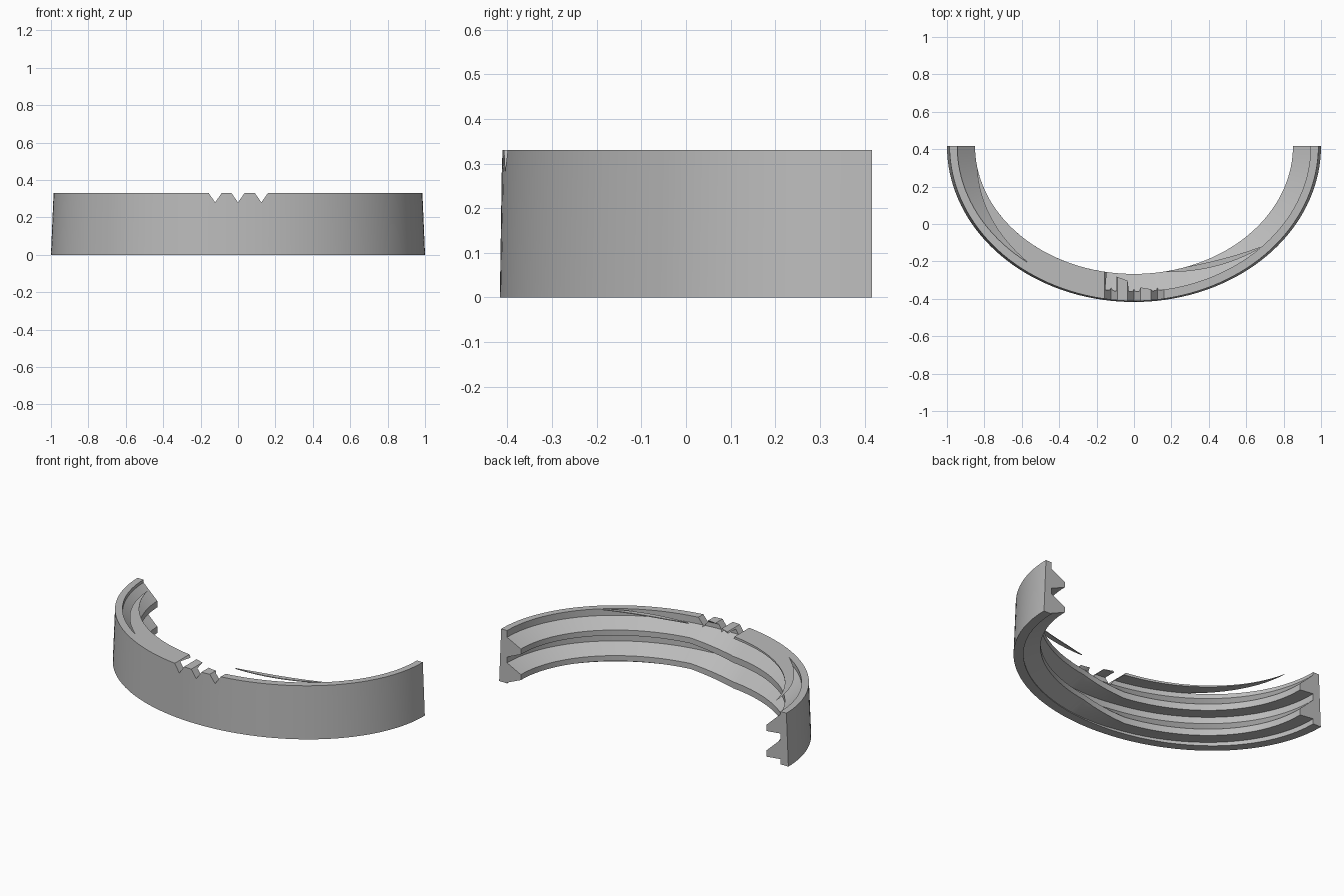
import bpy
import bmesh
from math import sin, cos, pi, radians, degrees

if "Cube" in bpy.data.objects:
    bpy.data.objects.remove(bpy.data.objects["Cube"])

HEIGHT, WALL, DEPTH = 0.33, 0.055, 0.15
SEGMENTS = 72
PITCH = 0.16

grey = bpy.data.materials.new("plain grey")
grey.use_nodes = True
colour = (0.5, 0.5, 0.5, 1)
grey.diffuse_color = colour
grey.node_tree.nodes["Principled BSDF"].inputs["Base Color"].default_value = colour


def point(angle, offset, z):
    """Point on the half oval, moved inward by offset."""
    return ((1 - offset) * cos(angle), 0.417 - (0.834 - offset) * sin(angle), z)


def make_object(name, bm):
    bmesh.ops.recalc_face_normals(bm, faces=bm.faces)
    mesh = bpy.data.meshes.new(name)
    bm.to_mesh(mesh)
    bm.free()
    mesh.materials.append(grey)
    obj = bpy.data.objects.new(name, mesh)
    bpy.context.collection.objects.link(obj)
    return obj


def sweep(name, section, start=0, end=pi):
    """Sweep section(angle) -> [(offset, z)] along the oval, then trim to height."""
    bm = bmesh.new()
    rings = []
    for i in range(SEGMENTS + 1):
        a = start + (end - start) * i / SEGMENTS
        rings.append([bm.verts.new(point(a, o, z)) for o, z in section(a)])
    n = len(rings[0])
    for r, s in zip(rings, rings[1:]):
        for j in range(n):
            k = (j + 1) % n
            bm.faces.new((r[j], r[k], s[k], s[j]))
    bm.faces.new(rings[0])
    bm.faces.new(rings[-1])
    bmesh.ops.recalc_face_normals(bm, faces=bm.faces)
    # Trim flush with the top and bottom rims and cap the cuts
    for z, up in ((HEIGHT, 1), (0, -1)):
        cut = bmesh.ops.bisect_plane(
            bm, geom=bm.verts[:] + bm.edges[:] + bm.faces[:], dist=1e-6,
            plane_co=(0, 0, z), plane_no=(0, 0, up), clear_outer=True)
        edges = [e for e in cut["geom_cut"]
                 if isinstance(e, bmesh.types.BMEdge) and e.is_boundary]
        if edges:
            bmesh.ops.holes_fill(bm, edges=edges, sides=0)
    return make_object(name, bm)


# Slightly tapered outer wall, leaning more at the ends than at the front
def wall_section(angle):
    lean = 0.005 + 0.009 * abs(cos(angle))
    return [(0, 0), (lean, HEIGHT), (WALL, HEIGHT), (WALL, 0)]


parts = [sweep("curved_wall", wall_section)]


def mix(a, b, t):
    return a + (b - a) * t


# Inner threads: level on the left half, stepping at the front to a drooping
# tooth that rises toward the right-hand end
def thread_section(shift, fade=False):
    def section(angle):
        deg = degrees(angle)
        step = min(1, max(0, (deg - 80) / 20))
        rise = 0.018 * (deg - 180) / 80 * step
        base_top = mix(0.288, 0.312, step) + rise + shift
        tip_top = mix(0.24, 0.222, step) + rise + shift
        tip_low = mix(0.206, 0.182, step) + rise + shift
        base_low = mix(0.165, 0.192, step) + rise + shift
        depth = mix(WALL + 0.002, DEPTH, step) if fade else DEPTH
        return [(WALL - 0.01, base_top), (WALL, base_top), (depth, tip_top),
                (depth, tip_low), (WALL, base_low), (WALL - 0.01, base_low)]
    return section


parts.append(sweep("lower_thread", thread_section(-PITCH)))
parts.append(sweep("upper_thread", thread_section(0)))
# Top turn, cut off by the rim, so that only its tip remains at the right
parts.append(sweep("rim_thread", thread_section(PITCH - 0.01, True), radians(82), pi))


# Thin crescent lip level with the top rim
def crescent_section(angle):
    t = (radians(79) - angle) / radians(35)
    outer = DEPTH - (DEPTH - WALL) * t
    inner = min(DEPTH, outer + 0.004 + 0.1 * t * (1 - t))
    return [(outer - 0.002, HEIGHT), (inner, HEIGHT),
            (inner, HEIGHT - 0.005), (outer - 0.002, HEIGHT - 0.005)]


sweep("left_rim_lip", crescent_section, radians(44), radians(79))

# Three V notches through the front rim
bm = bmesh.new()
for x in (-0.122, 0, 0.125):
    sides = []
    for y in (-0.5, -0.2):
        sides.append([bm.verts.new((x + dx, y, z)) for dx, z in
                      ((-0.07, HEIGHT + 0.05), (0, HEIGHT - 0.05), (0.07, HEIGHT + 0.05))])
    a, b = sides
    bm.faces.new(a)
    bm.faces.new(b)
    for j in range(3):
        k = (j + 1) % 3
        bm.faces.new((a[j], a[k], b[k], b[j]))
cutter = make_object("notch_cutter", bm)
cutter.hide_render = True

for obj in parts:
    bpy.ops.object.select_all(action="DESELECT")
    bpy.context.view_layer.objects.active = obj
    obj.select_set(True)
    if obj.name != "lower_thread":
        mod = obj.modifiers.new("notches", "BOOLEAN")
        mod.operation = "DIFFERENCE"
        mod.solver = "EXACT"
        mod.object = cutter
        bpy.ops.object.modifier_apply(modifier=mod.name)
    bpy.ops.object.shade_smooth_by_angle(angle=radians(20))

bpy.data.objects.remove(cutter)
